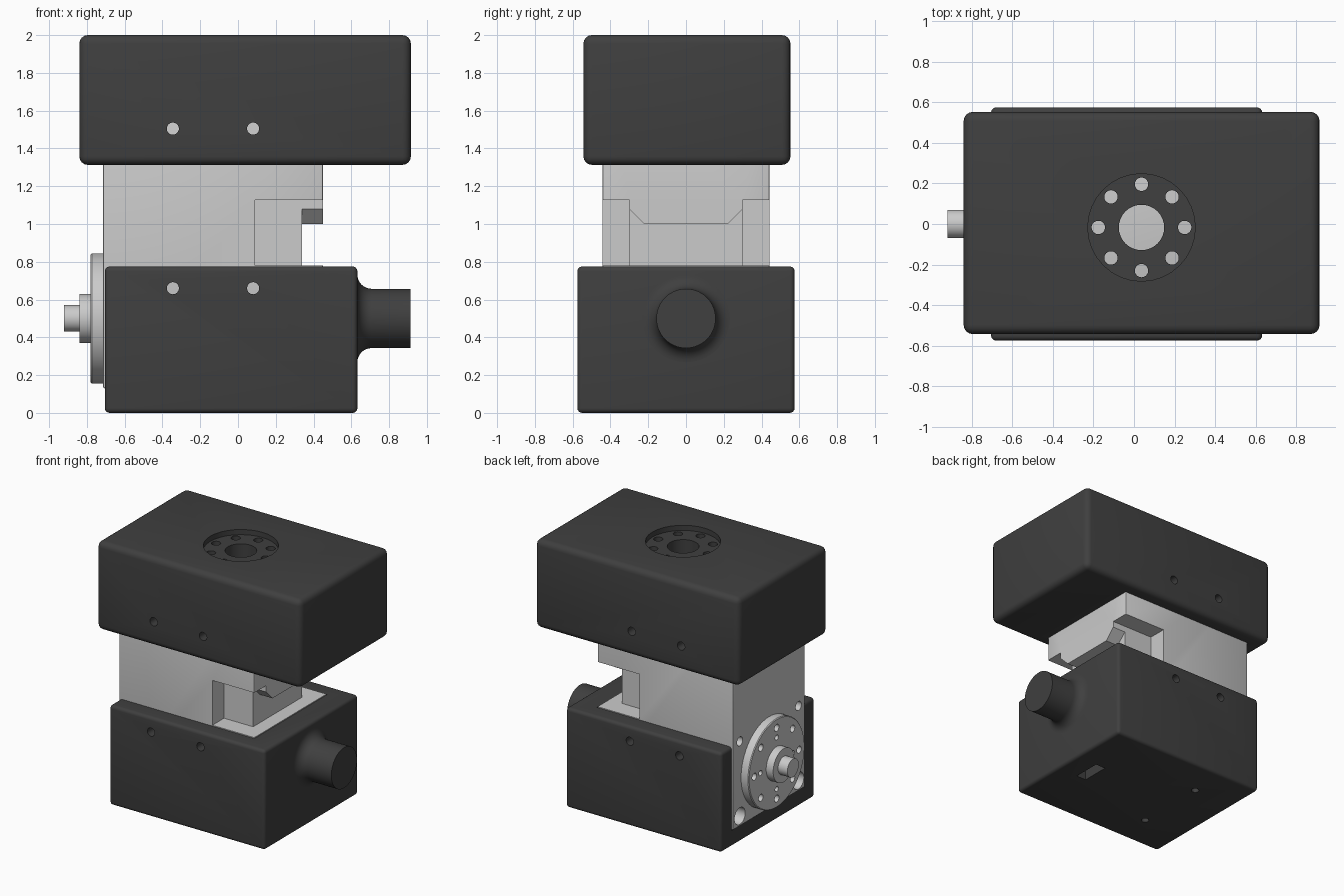
import bpy, bmesh, math
from mathutils import Matrix, Vector

if "Cube" in bpy.data.objects:
    bpy.data.objects.remove(bpy.data.objects["Cube"])

dark = bpy.data.materials.new("dark_case")
dark.diffuse_color = (0.05, 0.05, 0.05, 1)
dark.use_nodes = True
dark.node_tree.nodes["Principled BSDF"].inputs["Base Color"].default_value = dark.diffuse_color


def make(name, bm, mat=None):
    bmesh.ops.recalc_face_normals(bm, faces=bm.faces)
    me = bpy.data.meshes.new(name)
    bm.to_mesh(me)
    bm.free()
    ob = bpy.data.objects.new(name, me)
    bpy.context.collection.objects.link(ob)
    if mat:
        me.materials.append(mat)
    return ob


def box(name, lo, hi, bevel=0, mat=None, segs=4):
    bm = bmesh.new()
    lo, hi = Vector(lo), Vector(hi)
    bmesh.ops.create_cube(bm, size=1, matrix=Matrix.Translation((lo + hi) / 2) @ Matrix.Diagonal((*(hi - lo), 1)))
    if bevel:
        bmesh.ops.bevel(bm, geom=bm.edges[:], offset=bevel, segments=segs, profile=0.5, affect='EDGES')
    return make(name, bm, mat)


def rod(axis, center, r, length):
    """Cylinder cutter along one axis."""
    rot = {'x': Matrix.Rotation(math.pi / 2, 4, 'Y'), 'y': Matrix.Rotation(math.pi / 2, 4, 'X'), 'z': Matrix()}[axis]
    bm = bmesh.new()
    bmesh.ops.create_cone(bm, cap_ends=True, segments=32, radius1=r, radius2=r, depth=length,
                          matrix=Matrix.Translation(center) @ rot)
    return make("cutter", bm)


def lathe_x(name, profile, z, mat=None, n=64):
    """Revolve (x, radius) points about a horizontal axis at height z."""
    bm = bmesh.new()
    rings = [[bm.verts.new((x, r * math.cos(2 * math.pi * i / n), z + r * math.sin(2 * math.pi * i / n)))
              for i in range(n)] for x, r in profile]
    for a, b in zip(rings, rings[1:]):
        for i in range(n):
            j = (i + 1) % n
            bm.faces.new((a[i], a[j], b[j], b[i]))
    bm.faces.new(rings[0])
    bm.faces.new(rings[-1])
    return make(name, bm, mat)


def cut(ob, cutters):
    bpy.context.view_layer.objects.active = ob
    for c in cutters:
        c.hide_render = True
        m = ob.modifiers.new("cut", 'BOOLEAN')
        m.operation, m.solver, m.object = 'DIFFERENCE', 'EXACT', c
        bpy.ops.object.modifier_apply(modifier=m.name)
        bpy.data.objects.remove(c)


def smooth(ob):
    bpy.ops.object.select_all(action='DESELECT')
    ob.select_set(True)
    bpy.context.view_layer.objects.active = ob
    bpy.ops.object.shade_smooth_by_angle(angle=math.radians(32))


def ring(n, r):
    return [(r * math.cos(2 * math.pi * i / n), r * math.sin(2 * math.pi * i / n)) for i in range(n)]


screw_x = (-0.345, 0.08)

# Metal body with stepped connector notch
body = box("motor_body", (-0.715, -0.443, 0.13), (0.45, 0.443, 1.85), 0.01, segs=2)
bm = bmesh.new()
prof = [(-.31, .78), (.31, .78), (.31, 1.09), (.22, 1.0), (-.22, 1.0), (-.31, 1.09)]
face = bm.faces.new([bm.verts.new((0.34, y, z)) for y, z in prof])
ext = bmesh.ops.extrude_face_region(bm, geom=[face])
bmesh.ops.translate(bm, vec=(0.3, 0, 0), verts=[v for v in ext['geom'] if isinstance(v, bmesh.types.BMVert)])
cuts = [make("cutter", bm)]
for s in (-1, 1):
    y0, y1 = sorted((s * 0.3, s * 0.6))
    cuts.append(box("cutter", (0.09, y0, 0.78), (0.6, y1, 1.128)))
    # corner mounting holes on the output face
    cuts.append(rod('x', (-0.715, s * 0.36, 0.79), 0.035, 0.2))
    cuts.append(rod('x', (-0.715, s * 0.36, 0.21), 0.065, 0.2))
cut(body, cuts)

# Lower case: open on top and on the output side
lower = box("lower_case", (-0.705, -0.575, 0), (0.632, 0.575, 0.775), 0.025, dark)
cuts = [box("cutter", (-1, -0.446, 0.127), (0.453, 0.446, 1))]
cuts += [rod('y', (x, 0, 0.66), 0.032, 2) for x in screw_x]
cuts += [rod('z', (-0.345, y, 0.05), 0.028, 0.2) for y in (-0.285, 0.285)]
cuts.append(box("cutter", (0.37, -0.11, -0.1), (0.455, 0.11, 0.2)))
cut(lower, cuts)

# Upper case with round recess, bolt circle and side screw holes
upper = box("upper_case", (-0.84, -0.543, 1.313), (0.915, 0.553, 2.0), 0.045, dark)
cx, cy = 0.037, -0.017
cuts = [box("cutter", (-0.718, -0.446, 1.2), (0.453, 0.446, 1.853)),
        rod('z', (cx, cy, 2.01), 0.265, 0.1),
        rod('z', (cx, cy, 1.95), 0.112, 0.3)]
cuts += [rod('z', (cx + a, cy + b, 1.95), 0.033, 0.3) for a, b in ring(8, 0.213)]
cuts += [rod('y', (x, 0, 1.505), 0.032, 2) for x in screw_x]
cut(upper, cuts)

# Output flange with hub, shaft and bolt holes
flange = lathe_x("output_flange", [(-0.70, 0.345), (-0.774, 0.345), (-0.78, 0.339), (-0.78, 0.13),
                                   (-0.84, 0.13), (-0.84, 0.07), (-0.92, 0.07)], 0.5)
cut(flange, [rod('x', (-0.78, a, 0.5 + b), 0.027, 0.1) for a, b in ring(8, 0.275)]
    + [rod('x', (-0.78, a, 0.5 + b), 0.02, 0.1) for a, b in ring(4, 0.2)])

# Cable boss with filleted base
fil = [(0.707 - 0.075 * math.cos(t * math.pi / 16), 0.232 - 0.075 * math.sin(t * math.pi / 16)) for t in range(9)]
boss = lathe_x("cable_boss", [(0.60, 0.232)] + fil + [(0.912, 0.157)], 0.5, dark)

for ob in (body, lower, upper, flange, boss):
    smooth(ob)
